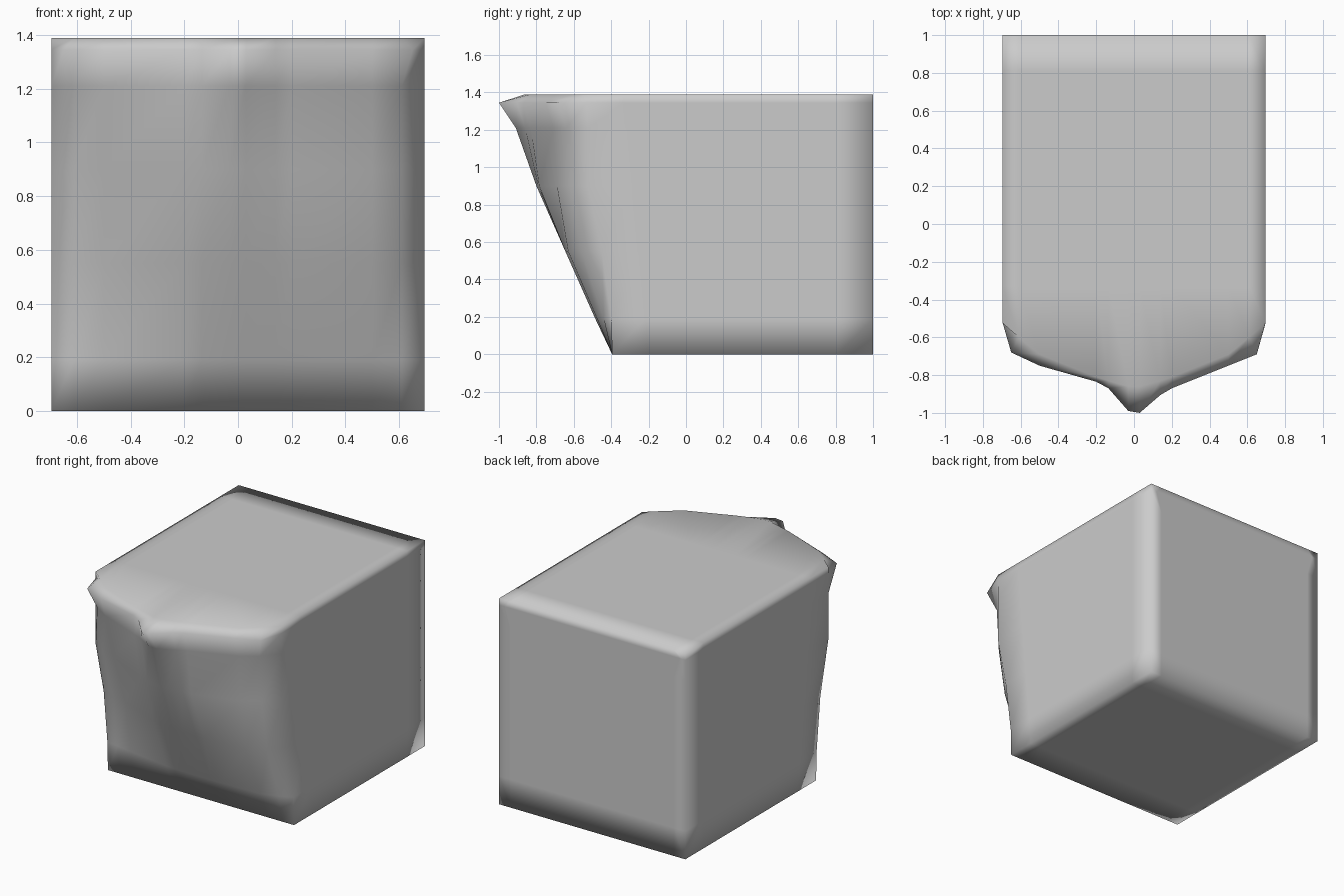
import bpy, bmesh

if "Cube" in bpy.data.objects:
    bpy.data.objects.remove(bpy.data.objects["Cube"])

# Columns (x) and rows (z) of the sculpted front face, with its depth (y)
cols = [-.695, -.61, -.5, -.2, -.135, -.03, .03, .14, .2, .5, .61, .695]
front = {
    0:     [-.395] * 12,
    .19:   [-.40, -.41, -.43, -.475, -.48, -.485, -.485, -.485, -.485, -.475, -.44, -.40],
    .55:   [-.44, -.46, -.49, -.62, -.635, -.645, -.645, -.645, -.645, -.63, -.56, -.45],
    .9:    [-.525, -.57, -.61, -.76, -.78, -.80, -.80, -.79, -.785, -.69, -.62, -.525],
    1.21:  [-.525, -.63, -.70, -.82, -.845, -.91, -.91, -.86, -.83, -.71, -.64, -.525],
    1.345: [-.525, -.68, -.75, -.835, -.87, -.99, -1.0, -.905, -.87, -.75, -.69, -.53],
    1.39:  [-.525, -.60, -.69, -.81, -.83, -.86, -.86, -.83, -.81, -.69, -.60, -.525],
}
rows = list(front)
nx, nz = len(cols), len(rows)

bm = bmesh.new()


def layer(depth):
    """Grid of points; depth(i, z) gives y."""
    grid = {}
    for j, z in enumerate(rows):
        for i, x in enumerate(cols):
            if z == 1.345 and i in (1, nx - 2):
                x *= .65 / .61      # pinched upper corners
            grid[i, j] = bm.verts.new((x, depth(i, z), z))
    return grid


def fill(g):
    for i in range(nx - 1):
        for j in range(nz - 1):
            bm.faces.new((g[i, j], g[i + 1, j], g[i + 1, j + 1], g[i, j + 1]))


# Border of the grid as one closed loop
border = ([(i, 0) for i in range(nx)] + [(nx - 1, j) for j in range(1, nz)]
          + [(i, nz - 1) for i in range(nx - 2, -1, -1)]
          + [(0, j) for j in range(nz - 2, 0, -1)])

# Sculpted front, and flat back with support loops for soft shaded edges
face = layer(lambda i, z: front[z][i])
back = layer(lambda i, z: 1.0)
fill(face)
fill(back)

# Side walls through support rings
rings = [[face[k] for k in border]]
for lo, hi in ((-.2, -.33), (.81, .81)):
    rings.append([bm.verts.new((face[k].co.x, lo + (hi - lo) * rows[k[1]] / 1.39,
                                face[k].co.z)) for k in border])
rings.append([back[k] for k in border])
n = len(border)
for a, b in zip(rings, rings[1:]):
    for k in range(n):
        m = (k + 1) % n
        bm.faces.new((a[k], b[k], b[m], a[m]))

bmesh.ops.recalc_face_normals(bm, faces=bm.faces)
for f in bm.faces:
    f.smooth = True

mesh = bpy.data.meshes.new("rock_block")
bm.to_mesh(mesh)
bm.free()
block = bpy.data.objects.new("rock_block", mesh)
bpy.context.collection.objects.link(block)
